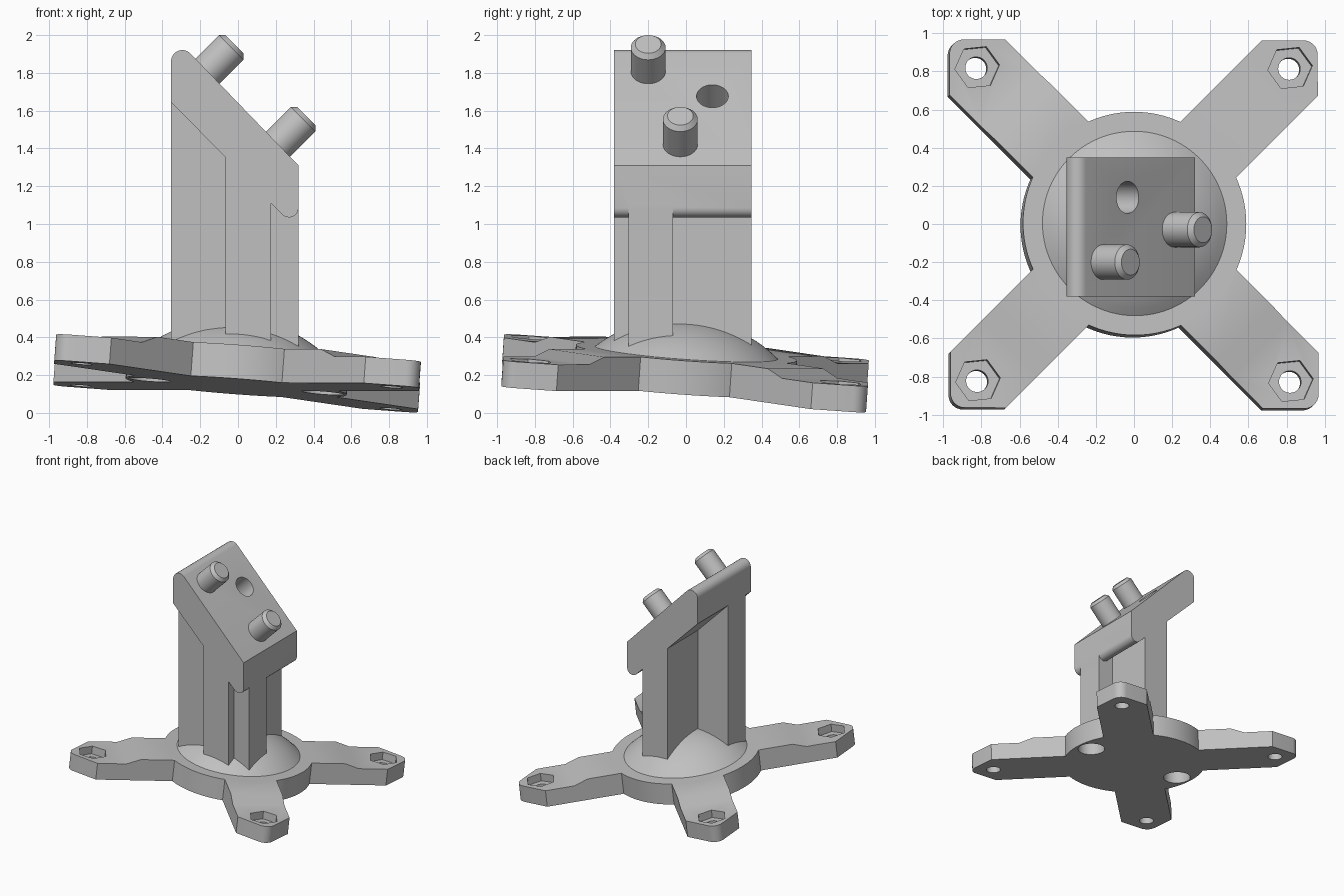
import bpy, bmesh
from math import sin, cos, pi, radians
from mathutils import Vector, Matrix

if "Cube" in bpy.data.objects:
    bpy.data.objects.remove(bpy.data.objects["Cube"])

grey = bpy.data.materials.new("plain grey")
grey.use_nodes = True
COLOR = (0.53, 0.53, 0.53, 1)
grey.diffuse_color = COLOR
grey.node_tree.nodes["Principled BSDF"].inputs["Base Color"].default_value = COLOR


def finish(name, bm, matrix=Matrix()):
    bmesh.ops.recalc_face_normals(bm, faces=bm.faces)
    mesh = bpy.data.meshes.new(name)
    bm.to_mesh(mesh)
    bm.free()
    mesh.transform(matrix)
    mesh.materials.append(grey)
    ob = bpy.data.objects.new(name, mesh)
    bpy.context.collection.objects.link(ob)
    return ob


def prism(name, profile, y0, y1, matrix=Matrix()):
    """Profile in x, z pushed along y."""
    bm = bmesh.new()
    face = bm.faces.new([bm.verts.new((x, y0, z)) for x, z in profile])
    new = bmesh.ops.extrude_face_region(bm, geom=[face])["geom"]
    bmesh.ops.translate(bm, vec=(0, y1 - y0, 0),
                        verts=[v for v in new if isinstance(v, bmesh.types.BMVert)])
    return finish(name, bm, matrix)


def lathe(name, profile, matrix=Matrix(), sides=48):
    """Profile in radius, z turned around the z axis."""
    bm = bmesh.new()
    rings = [[bm.verts.new((r * cos(2 * pi * i / sides), r * sin(2 * pi * i / sides), z))
              for i in range(sides)] for r, z in profile]
    for a, b in zip(rings, rings[1:]):
        for i in range(sides):
            j = (i + 1) % sides
            bm.faces.new((a[i], a[j], b[j], b[i]))
    bm.faces.new(rings[0][::-1])
    bm.faces.new(rings[-1])
    return finish(name, bm, matrix)


def combine(target, other, operation):
    mod = target.modifiers.new(operation, "BOOLEAN")
    mod.operation = operation
    mod.solver = "EXACT"
    mod.object = other
    bpy.context.view_layer.objects.active = target
    bpy.ops.object.modifier_apply(modifier=mod.name)
    bpy.data.objects.remove(other)


def smooth(ob):
    bpy.ops.object.select_all(action="DESELECT")
    ob.select_set(True)
    bpy.context.view_layer.objects.active = ob
    bpy.ops.object.shade_smooth_by_angle(angle=radians(30))


def arc(cx, cz, r, start, end, n=8):
    return [(cx + r * cos(radians(start + (end - start) * i / n)),
             cz + r * sin(radians(start + (end - start) * i / n))) for i in range(n + 1)]


move = Matrix.Translation

# Base: two diagonal bars with stepped ends, trimmed to a rounded square
HUB, END, HALF = 0.18, 0.14, 0.968
half_bar = [(0.82, HUB), (0.93, END), (1.5, END), (1.5, 0)]
bar = half_bar + [(-x, z) for x, z in reversed(half_bar)]
base = prism("base_plate", bar, -0.207, 0.207, Matrix.Rotation(pi / 4, 4, "Z"))
combine(base, prism("second_bar", bar, -0.207, 0.207, Matrix.Rotation(-pi / 4, 4, "Z")), "UNION")
R = 0.075
corner = HALF - R
square = (arc(corner, corner, R, 0, 90) + arc(-corner, corner, R, 90, 180)
          + arc(-corner, -corner, R, 180, 270) + arc(corner, -corner, R, 270, 360))
combine(base, prism("trim", square, -0.5, 0.5, Matrix.Rotation(pi / 2, 4, "X")), "INTERSECT")
combine(base, lathe("hub", [(0.587, 0), (0.587, HUB)], sides=96), "UNION")

# Screw holes with hexagonal nut pockets
for sx in (-1, 1):
    for sy in (-1, 1):
        at = move((sx * 0.823, sy * 0.823, 0))
        combine(base, lathe("screw_hole", [(0.058, -0.1), (0.058, 0.3)], at, 32), "DIFFERENCE")
        turn = Matrix.Rotation(radians(6), 4, "Z")
        combine(base, lathe("nut_pocket", [(0.118, 0.075), (0.118, 0.3)], at @ turn, 6), "DIFFERENCE")
    # Blind holes under the hub
    combine(base, lathe("blind_hole", [(0.11, -0.1), (0.11, 0.13)], move((sx * 0.46, 0, 0))), "DIFFERENCE")

# Dome on the hub
RISE, RIM = 0.18, 0.485
ball = (RIM ** 2 + RISE ** 2) / (2 * RISE)
cap = [(RIM, HUB - 0.03)]
for i in range(13):
    r = RIM * (1 - i / 12) + 0.002
    cap.append((r, HUB + RISE - ball + (ball ** 2 - r ** 2) ** 0.5))
dome = lathe("dome", cap, sides=96)

# Lean the base and dome
lean = Vector((0, 0, 1)).rotation_difference(Vector((0.075, 0.071, 1))).to_matrix().to_4x4()
for ob in (base, dome):
    ob.data.transform(move((-0.01, -0.01, 0.14)) @ lean)
    smooth(ob)

# Post: cross-shaped column carrying a sloped head
X0, X1, Y0, Y1 = -0.355, 0.32, -0.38, 0.348


def column(name, x0, x1, y0, y1):
    return prism(name, [(x0, 0.25), (x1, 0.25), (x1, 1.42 - x1), (x0, 1.42 - x0)], y0, y1)


head = [(X0, 1.645)] + arc(0.27, 1.085, 0.05, 225, 360)
head += [(X1, 1.63 - X1)] + arc(X0 + 0.06, 1.861, 0.06, 45, 180)
post = prism("post", head, Y0, Y1)
combine(post, column("front_back_rib", -0.065, 0.175, Y0, Y1), "UNION")
combine(post, column("side_rib", X0, X1, -0.305, -0.068), "UNION")


def on_slope(x, y):
    return move((x, y, 1.63 - x)) @ Matrix.Rotation(pi / 4, 4, "Y")


combine(post, lathe("pin_socket", [(0.084, -0.22), (0.084, 0.2)], on_slope(-0.04, 0.14)), "DIFFERENCE")
smooth(post)

# Locating pins with chamfered tips
for name, x, y in (("upper_pin", -0.17, -0.2), ("lower_pin", 0.21, -0.03)):
    pin = lathe(name, [(0.092, -0.05), (0.092, 0.19), (0.068, 0.215)], on_slope(x, y))
    smooth(pin)
